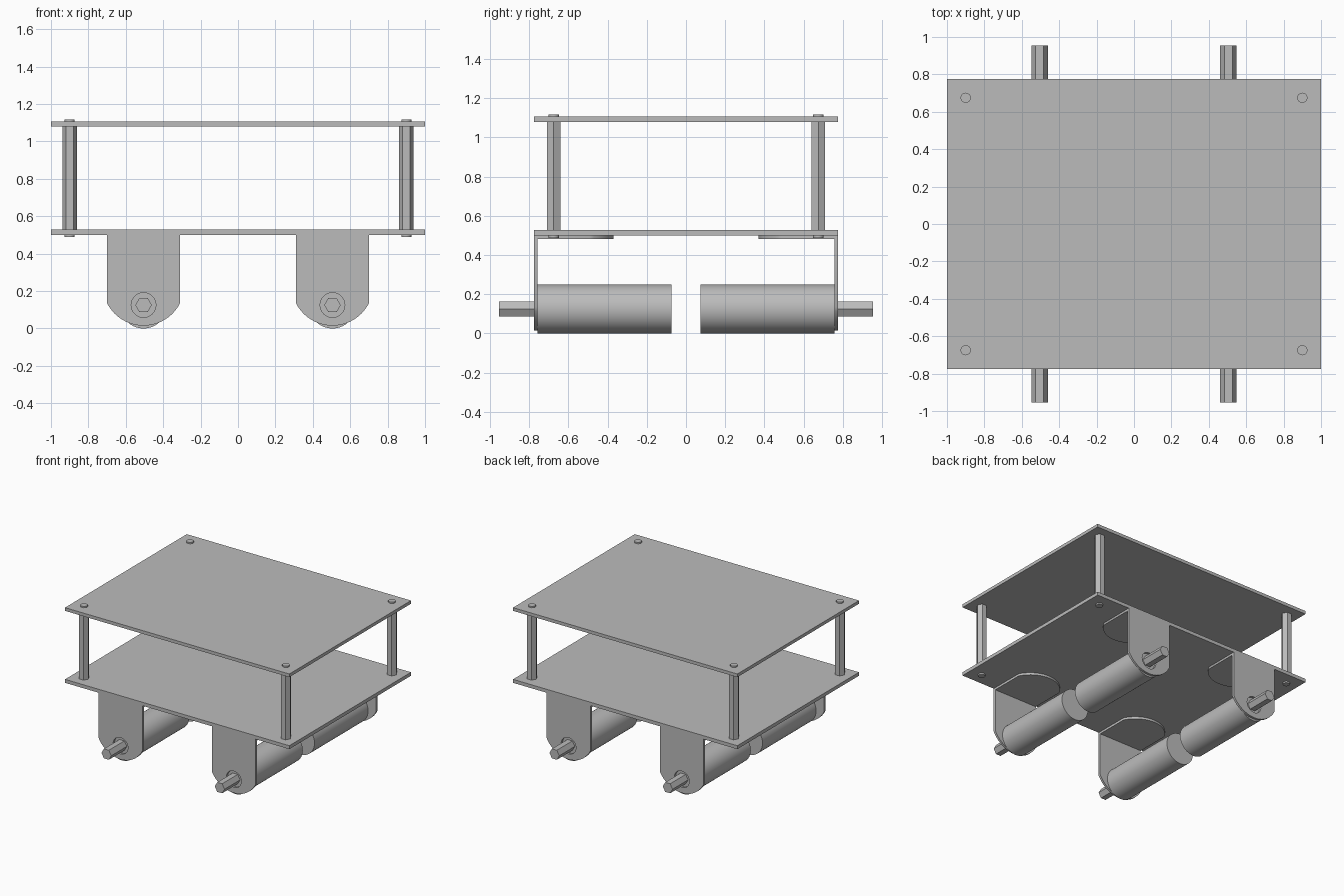
import bpy, bmesh, math
from mathutils import Matrix, Vector

cube = bpy.data.objects.get("Cube")
if cube:
    bpy.data.objects.remove(cube, do_unlink=True)

grey = bpy.data.materials.new("matte_grey")
grey.use_nodes = True
grey.diffuse_color = (0.5, 0.5, 0.5, 1)
grey.node_tree.nodes["Principled BSDF"].inputs["Base Color"].default_value = (0.5, 0.5, 0.5, 1)

PLATE_Y = 0.775      # half depth of the decks
DECK_BOTTOM = 0.5
AXLE_X, AXLE_Z = 0.505, 0.125
THICK = 0.018        # bracket sheet thickness


def finish(name, bm, smooth=False):
    bmesh.ops.recalc_face_normals(bm, faces=bm.faces)
    mesh = bpy.data.meshes.new(name)
    bm.to_mesh(mesh)
    bm.free()
    mesh.materials.append(grey)
    obj = bpy.data.objects.new(name, mesh)
    bpy.context.collection.objects.link(obj)
    if smooth:
        bpy.ops.object.select_all(action='DESELECT')
        obj.select_set(True)
        bpy.context.view_layer.objects.active = obj
        bpy.ops.object.shade_smooth_by_angle(angle=math.radians(30))
    return obj


def slab(name, z0, z1):
    bm = bmesh.new()
    bmesh.ops.create_cube(bm, size=1)
    bmesh.ops.scale(bm, vec=(2, 2 * PLATE_Y, z1 - z0), verts=bm.verts)
    bmesh.ops.translate(bm, vec=(0, 0, (z0 + z1) / 2), verts=bm.verts)
    finish(name, bm)


def rod(name, start, end, radius, sides):
    """Prism or cylinder between two points, with a corner towards x."""
    start, end = Vector(start), Vector(end)
    axis = end - start
    turn = Matrix.Rotation(math.pi / 2, 4, 'X') if abs(axis.y) > abs(axis.z) else Matrix()
    bm = bmesh.new()
    bmesh.ops.create_cone(bm, cap_ends=True, segments=sides, radius1=radius, radius2=radius,
                          depth=axis.length, matrix=Matrix.Translation((start + end) / 2) @ turn
                          @ Matrix.Rotation(math.pi / 2, 4, 'Z'))
    finish(name, bm, sides > 8)


def tongue(name, length, place, push, hole_at=None):
    """Sheet with a rounded end; place maps (across, along) to a point."""
    half, rise, steps = 0.195, 0.12, 20
    radius = (half ** 2 + rise ** 2) / (2 * rise)
    sweep = math.asin(half / radius)
    outline = [(-half, 0)]
    for i in range(steps + 1):
        a = sweep * (2 * i / steps - 1)
        outline.append((radius * math.sin(a), length - radius + radius * math.cos(a)))
    outline.append((half, 0))
    loops = [outline]
    if hole_at is not None:
        turns = [math.tau * i / 32 for i in range(32)]
        loops.append([(0.066 * math.cos(a), hole_at + 0.066 * math.sin(a)) for a in turns])
    bm = bmesh.new()
    for loop in loops:
        verts = [bm.verts.new(place(u, d)) for u, d in loop]
        for i, v in enumerate(verts):
            bm.edges.new((v, verts[i - 1]))
    bmesh.ops.triangle_fill(bm, edges=bm.edges[:], use_beauty=True)
    grown = bmesh.ops.extrude_face_region(bm, geom=bm.faces[:], use_keep_orig=True)
    moved = [g for g in grown["geom"] if isinstance(g, bmesh.types.BMVert)]
    bmesh.ops.translate(bm, vec=push, verts=moved)
    finish(name, bm, True)


# Two decks
slab("lower_deck", DECK_BOTTOM, 0.528)
slab("upper_deck", 1.08, 1.106)

for sx, side in ((1, "left"), (-1, "right")):
    for sy, end in ((-1, "front"), (1, "back")):
        tag = f"{end}_{side}"

        # Hexagonal standoff with screw heads above and below
        px, py = sx * 0.9, sy * 0.675
        rod("standoff_" + tag, (px, py, 0.528), (px, py, 1.08), 0.039, 6)
        rod("top_screw_" + tag, (px, py, 1.09), (px, py, 1.117), 0.027, 24)
        rod("bottom_screw_" + tag, (px, py, 0.488), (px, py, 0.515), 0.027, 24)

        # Angle bracket: hanging plate with shaft hole, and flange under the deck
        cx, face = sx * AXLE_X, sy * PLATE_Y
        tongue("bracket_plate_" + tag, DECK_BOTTOM - 0.015,
               lambda u, d: (cx + u, face, DECK_BOTTOM - d),
               (0, -sy * THICK, 0), DECK_BOTTOM - AXLE_Z)
        tongue("bracket_flange_" + tag, 0.405,
               lambda u, d: (cx + u, face - sy * d, DECK_BOTTOM),
               (0, 0, -THICK))

        # Motor body and hexagonal shaft
        inner = sy * (PLATE_Y - THICK)
        rod("motor_" + tag, (cx, inner, AXLE_Z), (cx, sy * 0.075, AXLE_Z), 0.125, 64)
        rod("shaft_" + tag, (cx, inner - sy * 0.02, AXLE_Z), (cx, sy * 0.955, AXLE_Z), 0.044, 6)
